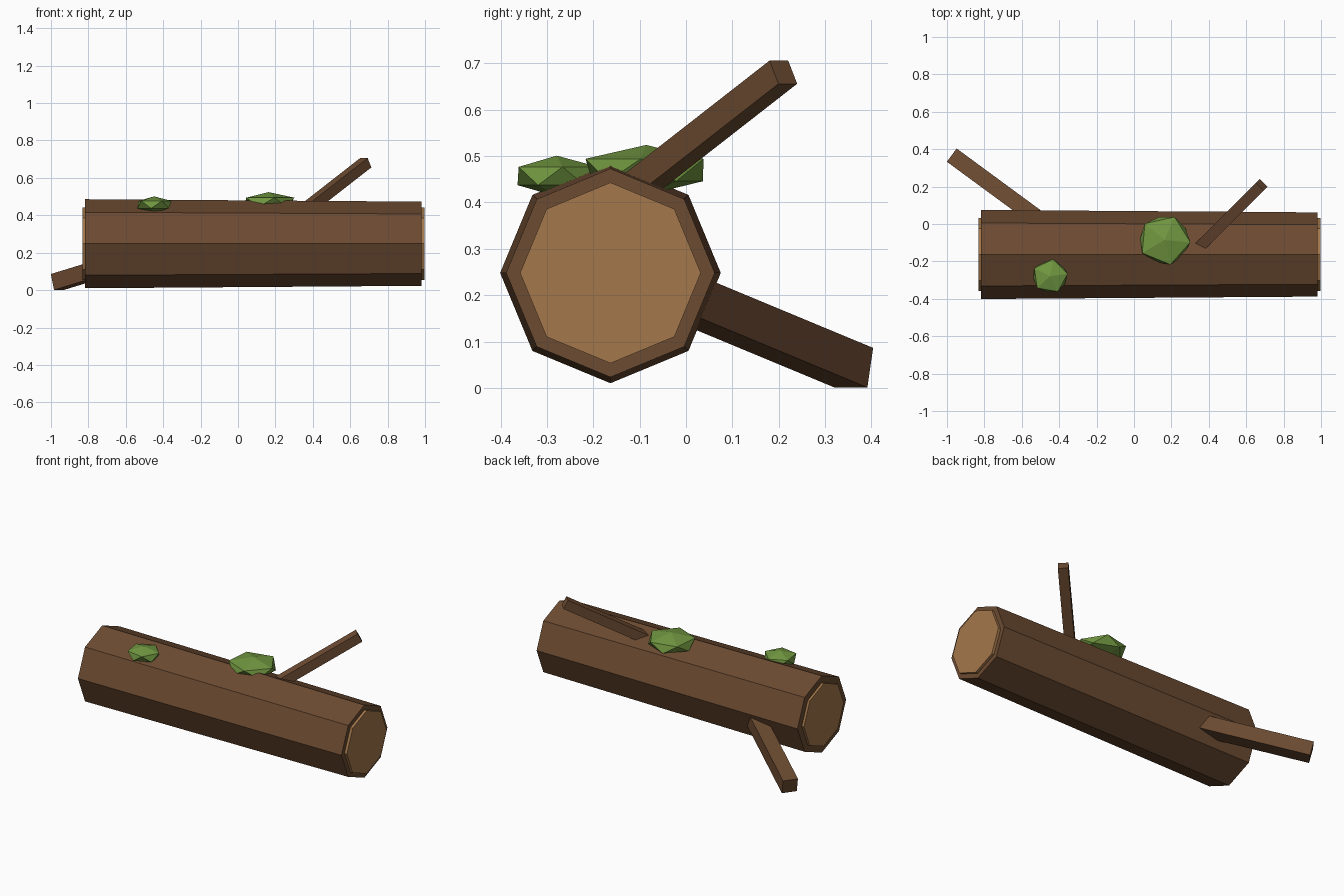
import bpy, bmesh
from math import radians, cos, sin
from mathutils import Matrix, Vector

if "Cube" in bpy.data.objects:
    bpy.data.objects.remove(bpy.data.objects["Cube"])


def material(name, rgb):
    m = bpy.data.materials.new(name)
    m.diffuse_color = (*rgb, 1)
    m.use_nodes = True
    m.node_tree.nodes["Principled BSDF"].inputs["Base Color"].default_value = m.diffuse_color
    return m


BARK = material("bark brown", (0.150, 0.070, 0.031))
WOOD = material("cut wood tan", (0.37, 0.185, 0.070))
MOSS = material("moss green", (0.165, 0.31, 0.052))

AXIS_Y, AXIS_Z = -0.163, 0.248


def finish(bm, name, mat):
    mesh = bpy.data.meshes.new(name)
    bmesh.ops.recalc_face_normals(bm, faces=bm.faces)
    bm.to_mesh(mesh)
    bm.free()
    mesh.materials.append(mat)
    obj = bpy.data.objects.new(name, mesh)
    bpy.context.collection.objects.link(obj)
    return obj


def octagon_bar(name, x0, x1, r0, r1, mat):
    """Eight-sided bar along x with a corner pointing straight up."""
    bm = bmesh.new()
    rings = []
    for x, r in ((x0, r0), (x1, r1)):
        rings.append([bm.verts.new((x, AXIS_Y + r * sin(radians(45 * i)),
                                    AXIS_Z + r * cos(radians(45 * i)))) for i in range(8)])
    for ring in rings:
        bm.faces.new(ring)
    for i in range(8):
        j = (i + 1) % 8
        bm.faces.new((rings[0][i], rings[0][j], rings[1][j], rings[1][i]))
    return finish(bm, name, mat)


def branch(name, tip, direction, length, width):
    """Square stick ending at tip, its flat sides kept level."""
    d = Vector(direction).normalized()
    side = Vector((0, 0, 1)).cross(d).normalized()
    up = d.cross(side)
    frame = Matrix((d, side, up)).transposed().to_4x4()
    centre = Vector(tip) - d * length / 2
    bm = bmesh.new()
    bmesh.ops.create_cube(bm, size=1, matrix=Matrix.Translation(centre) @ frame
                          @ Matrix.Diagonal((length, width, width, 1)))
    return finish(bm, name, BARK)


def moss(name, centre, size, turn):
    """Flattened twenty-sided clump, slightly narrower underneath."""
    bm = bmesh.new()
    bmesh.ops.create_icosphere(bm, subdivisions=1, radius=1)
    for v in bm.verts:
        if v.co.z < 0:
            v.co.x *= 0.94
            v.co.y *= 0.94
    bm.transform(Matrix.Translation(centre) @ Matrix.Diagonal((*size, 1))
                 @ Matrix.Rotation(radians(turn), 4, 'Z'))
    return finish(bm, name, MOSS)


# Trunk, tapering slightly to the right, with a cut disc on each end
octagon_bar("trunk", -0.817, 0.981, 0.238, 0.225, BARK)
octagon_bar("left_cut_end", -0.831, -0.80, 0.195, 0.195, WOOD)
octagon_bar("right_cut_end", 0.96, 0.997, 0.195, 0.195, WOOD)

# Broken branches
branch("upper_branch", (0.683, 0.210, 0.681), (1, 1, 0.78), 0.66, 0.057)
branch("lower_branch", (-0.966, 0.362, 0.0435), (-0.806, 0.592, -0.246), 0.68, 0.088)

# Moss clumps
moss("large_moss", (0.163, -0.086, 0.470), (0.155, 0.150, 0.054), -5)
moss("small_moss", (-0.449, -0.279, 0.457), (0.106, 0.102, 0.044), 8)
